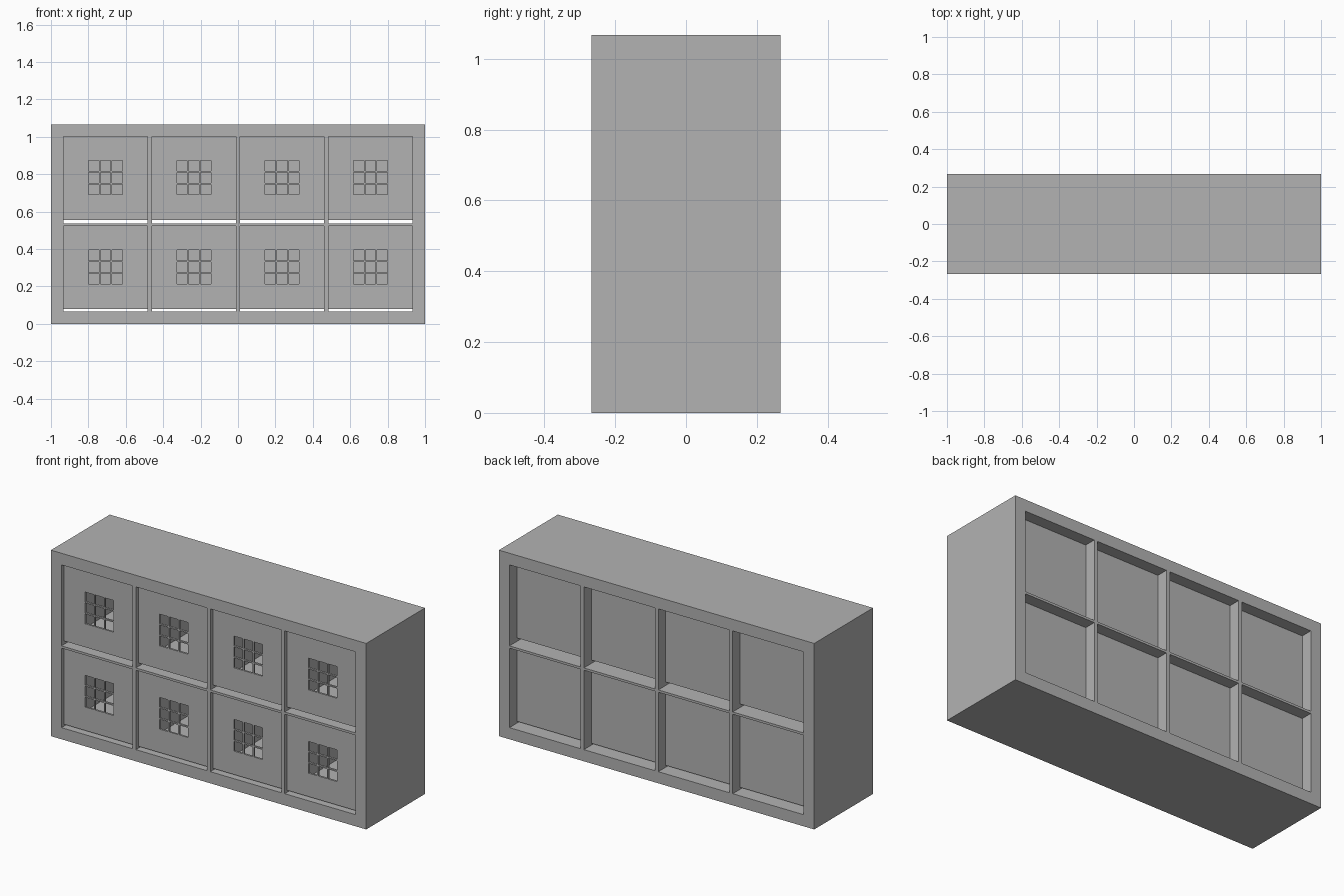
import bpy
import bmesh

cube = bpy.data.objects.get("Cube")
if cube:
    bpy.data.objects.remove(cube, do_unlink=True)

grey = bpy.data.materials.new("plain grey")
grey.use_nodes = True
GREY = (0.45, 0.45, 0.45, 1)
grey.diffuse_color = GREY
grey.node_tree.nodes["Principled BSDF"].inputs["Base Color"].default_value = GREY

# Overall sizes
W, D, H = 2.0, 0.5333, 1.0667
BORDER, DIVIDER = 0.0667, 0.0222
CELL_W, BOX_H = 0.45, 0.4444
SHELF_LOW, SHELF_TOP = 0.5222, 0.5355
FRONT, BACK = -D / 2 + 0.0222, D / 2 - 0.0667
WALL = 0.0111
HOLE, BAR = 0.0556, 0.0075
CELL_X = [-W / 2 + BORDER + CELL_W / 2 + i * (CELL_W + DIVIDER) for i in range(4)]
BOX_BASES = (SHELF_LOW - BOX_H, H - BORDER - BOX_H)


def add_object(name, bm):
    bmesh.ops.remove_doubles(bm, verts=bm.verts, dist=0.0001)
    bmesh.ops.recalc_face_normals(bm, faces=bm.faces)
    mesh = bpy.data.meshes.new(name)
    bm.to_mesh(mesh)
    bm.free()
    mesh.materials.append(grey)
    obj = bpy.data.objects.new(name, mesh)
    bpy.context.collection.objects.link(obj)
    return obj


def pierced_slab(name, xs, zs, y0, y1, is_open):
    """Slab laid out on grid lines xs, zs with the open grid squares left out."""
    bm = bmesh.new()
    for i in range(len(xs) - 1):
        for j in range(len(zs) - 1):
            if not is_open(i, j):
                corners = ((xs[i], zs[j]), (xs[i + 1], zs[j]),
                           (xs[i + 1], zs[j + 1]), (xs[i], zs[j + 1]))
                bm.faces.new([bm.verts.new((x, y0, z)) for x, z in corners])
    bmesh.ops.remove_doubles(bm, verts=bm.verts, dist=0.0001)
    bmesh.ops.recalc_face_normals(bm, faces=bm.faces)
    # Extrude the flat sheet through the depth
    back = bmesh.ops.extrude_face_region(bm, geom=bm.faces[:], use_keep_orig=True)
    verts = [v for v in back["geom"] if isinstance(v, bmesh.types.BMVert)]
    bmesh.ops.translate(bm, verts=verts, vec=(0, y1 - y0, 0))
    bmesh.ops.dissolve_limit(bm, angle_limit=0.01, verts=bm.verts, edges=bm.edges)
    return add_object(name, bm)


# Cabinet frame with dividers and shelf, open front and back
xs = [-W / 2] + [x + s * CELL_W / 2 for x in CELL_X for s in (-1, 1)] + [W / 2]
zs = [0, BORDER, SHELF_LOW, SHELF_TOP, H - BORDER, H]
pierced_slab("cabinet_frame", xs, zs, -D / 2, D / 2,
             lambda i, j: i % 2 == 1 and j % 2 == 1)


def hole_lines(low, high, centre):
    """Grid lines for three holes with thin bars between them."""
    start = centre - 1.5 * HOLE - BAR
    lines = [low]
    for k in range(3):
        a = start + k * (HOLE + BAR)
        lines += [a, a + HOLE]
    return lines + [high]


def hollow_body(name, x, z):
    """Box body without its front, thickened inwards."""
    bm = bmesh.new()
    bmesh.ops.create_cube(bm, size=1)
    y0 = FRONT + WALL
    bmesh.ops.scale(bm, vec=(CELL_W, BACK - y0, BOX_H), verts=bm.verts)
    bmesh.ops.translate(bm, vec=(x, (y0 + BACK) / 2, z + BOX_H / 2), verts=bm.verts)
    front = min(bm.faces, key=lambda f: f.calc_center_median().y)
    bmesh.ops.delete(bm, geom=[front], context='FACES_ONLY')
    body = add_object(name, bm)
    wall = body.modifiers.new("wall", 'SOLIDIFY')
    wall.thickness = WALL
    wall.offset = -1
    wall.use_even_offset = True
    return body


# Eight storage boxes, each with a three by three grip of square holes
for row, z in zip(("lower", "upper"), BOX_BASES):
    for n, x in enumerate(CELL_X, 1):
        px = hole_lines(x - CELL_W / 2, x + CELL_W / 2, x)
        pz = hole_lines(z, z + BOX_H, z + BOX_H / 2 + 0.003)
        pierced_slab(f"{row}_box_front_{n}", px, pz, FRONT, FRONT + WALL,
                     lambda i, j: i % 2 == 1 and j % 2 == 1)
        hollow_body(f"{row}_box_body_{n}", x, z)
